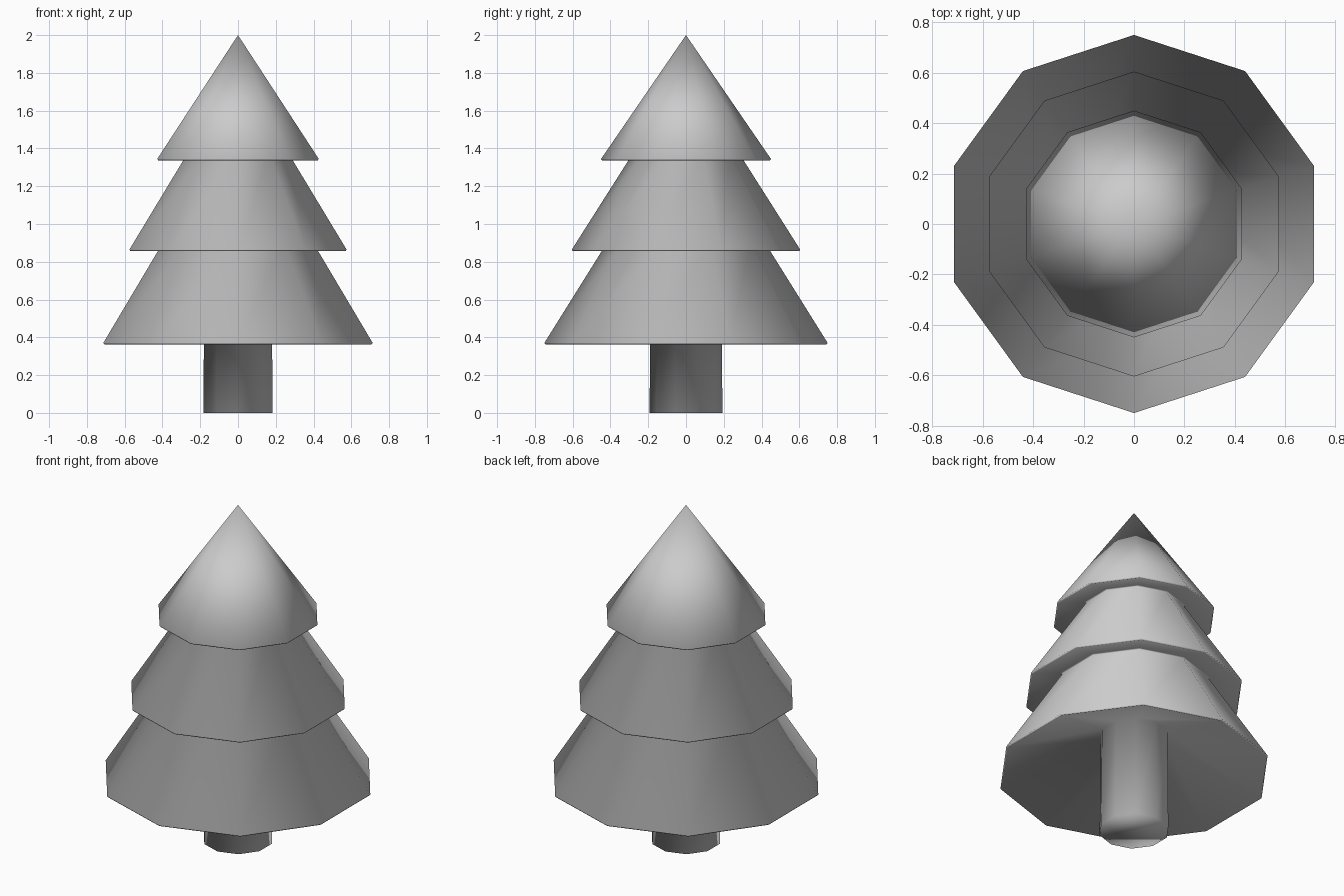
import bpy
import bmesh
from math import sin, cos, pi

cube = bpy.data.objects.get("Cube")
if cube:
    bpy.data.objects.remove(cube, do_unlink=True)

SIDES = 10

# One plain grey for the whole tree
GREY = (0.6, 0.6, 0.6, 1.0)
grey = bpy.data.materials.new("plain grey")
grey.use_nodes = True
grey.diffuse_color = GREY
grey.node_tree.nodes["Principled BSDF"].inputs["Base Color"].default_value = GREY

# Narrow chamfer that separates each skirt's slope from its underside
CHAMFER_IN, CHAMFER_UP = 0.006, 0.007


def chamfer(radius, z):
    """Two profile points: underside edge, then slope edge above it."""
    return [(radius - CHAMFER_IN, z), (radius, z + CHAMFER_UP)]


# Radius and height of each ring, from the trunk foot up to the last skirt rim
PROFILE = [(0.193, 0.0), (0.188, 0.60)]  # trunk, running up into the hollow skirt
PROFILE += chamfer(0.75, 0.363)          # lower skirt rim
PROFILE += chamfer(0.425, 0.90)          # lower skirt meets middle skirt
PROFILE += chamfer(0.605, 0.857)         # middle skirt rim
PROFILE += chamfer(0.286, 1.376)         # middle skirt meets top skirt
PROFILE += chamfer(0.45, 1.337)          # top skirt rim
TIP = 2.0


def ring(bm, radius, z):
    """Ten-sided ring with a corner facing front and back."""
    angles = [pi / 2 + 2 * pi * i / SIDES for i in range(SIDES)]
    return [bm.verts.new((radius * cos(a), radius * sin(a), z)) for a in angles]


bm = bmesh.new()
rings = [ring(bm, r, z) for r, z in PROFILE]
bm.faces.new(reversed(rings[0]))  # trunk foot
for low, high in zip(rings, rings[1:]):
    for i in range(SIDES):
        j = (i + 1) % SIDES
        bm.faces.new((low[i], low[j], high[j], high[i]))

# Pointed top
tip = bm.verts.new((0, 0, TIP))
for i in range(SIDES):
    bm.faces.new((rings[-1][i], rings[-1][(i + 1) % SIDES], tip))

# The whole tree is one softly shaded surface
for face in bm.faces:
    face.smooth = True
mesh = bpy.data.meshes.new("pine_tree")
bm.to_mesh(mesh)
bm.free()
mesh.materials.append(grey)
tree = bpy.data.objects.new("pine_tree", mesh)
bpy.context.collection.objects.link(tree)
